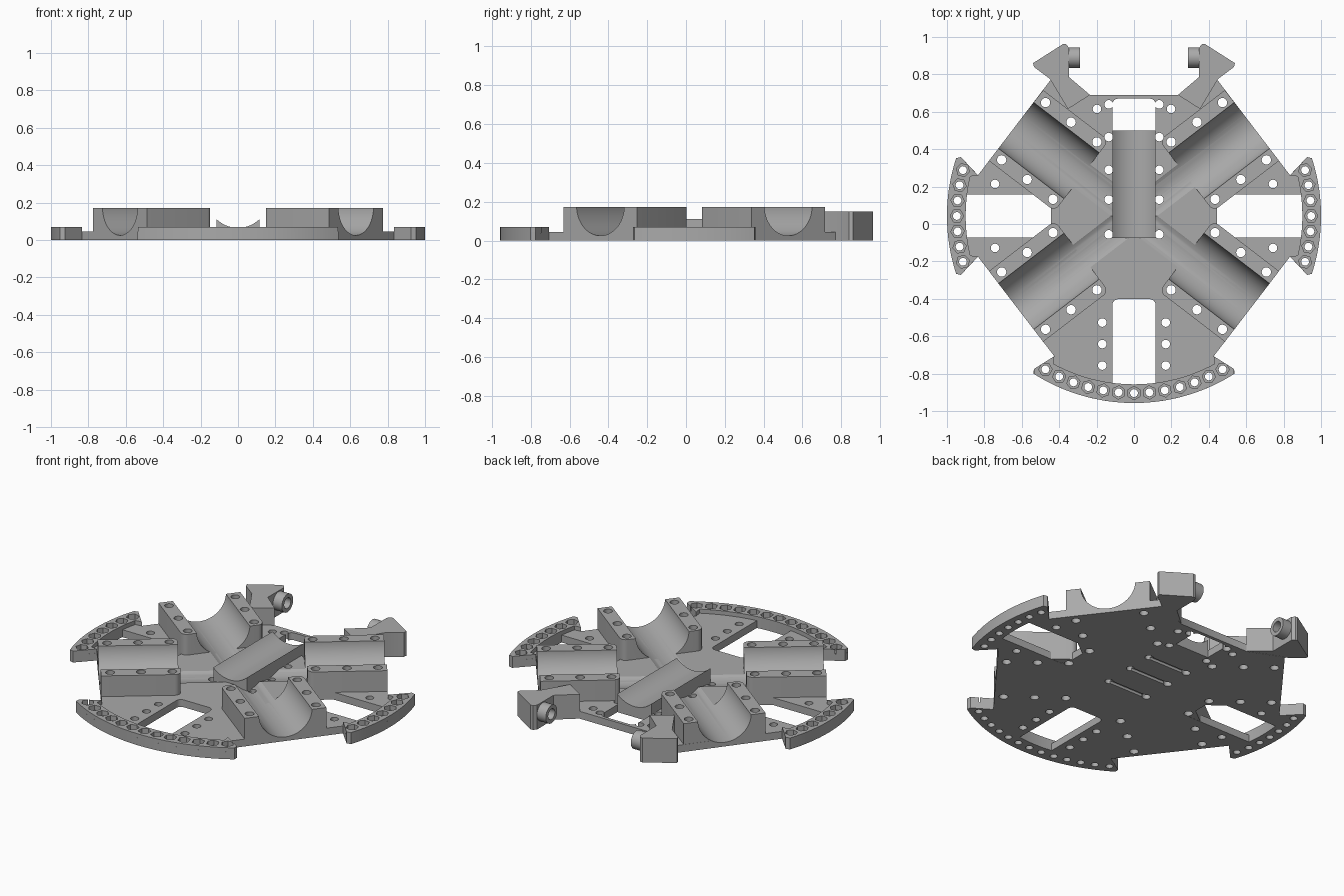
import bpy, bmesh
from math import sin, cos, radians, pi, sqrt
from mathutils import Matrix, Vector

if "Cube" in bpy.data.objects:
    bpy.data.objects.remove(bpy.data.objects["Cube"], do_unlink=True)

grey = bpy.data.materials.new("plain grey")
grey.use_nodes = True
COLOR = (0.4, 0.4, 0.4, 1)
grey.diffuse_color = COLOR
grey.node_tree.nodes["Principled BSDF"].inputs["Base Color"].default_value = COLOR

SHIFT = Matrix.Translation((0, 0.043, 0))     # hub centre
DIAGONALS = [37.5, 142.5, 217.5, 322.5]       # mount directions
EDGE, FLOOR, RIM, TOP = 0.795, 0.045, 0.07, 0.172


def polar(r, deg):
    return (r * cos(radians(deg)), r * sin(radians(deg)))


def arc(r, a0, a1, n=24, c=(0, 0)):
    pts = [polar(r, a0 + (a1 - a0) * i / n) for i in range(n + 1)]
    return [(x + c[0], y + c[1]) for x, y in pts]


def circle(c, r, n=20):
    return arc(r, 0, 360, n, c)[:-1]


def turn(pts, deg):
    c, s = cos(radians(deg)), sin(radians(deg))
    return [(x * c - y * s, x * s + y * c) for x, y in pts]


def flip(pts):
    return [(-x, y) for x, y in reversed(pts)]


def solid(name, shapes, z0, z1, mat=Matrix()):
    """Extrude one or more outlines from z0 to z1 into one object."""
    bm = bmesh.new()
    for pts in shapes:
        low = [bm.verts.new((x, y, z0)) for x, y in pts]
        high = [bm.verts.new((x, y, z1)) for x, y in pts]
        bm.faces.new(low[::-1])
        bm.faces.new(high)
        for i in range(len(pts)):
            j = (i + 1) % len(pts)
            bm.faces.new((low[i], low[j], high[j], high[i]))
    bmesh.ops.recalc_face_normals(bm, faces=bm.faces)
    bm.transform(SHIFT @ mat)
    mesh = bpy.data.meshes.new(name)
    bm.to_mesh(mesh)
    bm.free()
    mesh.materials.append(grey)
    ob = bpy.data.objects.new(name, mesh)
    bpy.context.collection.objects.link(ob)
    return ob


def cut(ob, cutters):
    for c in cutters:
        m = ob.modifiers.new("cut", "BOOLEAN")
        m.operation, m.solver, m.object = "DIFFERENCE", "EXACT", c
    dg = bpy.context.evaluated_depsgraph_get()
    mesh = bpy.data.meshes.new_from_object(ob.evaluated_get(dg))
    ob.modifiers.clear()
    ob.data = mesh


# Cutters: round mount troughs
cutters = []
troughs = []
for d in DIAGONALS:
    lay = Matrix.Rotation(radians(d), 4, "Z") @ Matrix.Translation((0, 0, 0.18)) @ Matrix.Rotation(pi / 2, 4, "Y")
    troughs.append(solid("trough_cutter", [circle((0, 0), 0.155, 64)], 0, 1.1, lay))

# Cutters: screw holes
rail_holes = [turn(circle((s, t), 0.025), d) for d in DIAGONALS
              for s in (0.398, 0.572, 0.744) for t in (-0.193, 0.193)]
plate_spots = [(0.135, v) for v in (0.422, 0.247, 0.087, -0.098, 0.597)]
plate_spots += [(0.17, v) for v in (-0.57, -0.685, -0.8)]
plate_spots += [(0.198, 0.572), (0.743, 0.171), (0.743, -0.171)]
plate_holes = [circle((k * x, v), 0.023) for x, v in plate_spots for k in (-1, 1)]
rim_angles = [180 * k + 5 * i for k in (0, 1) for i in range(-3, 4)]
rim_angles += [-90 + 5 * i for i in range(-6, 7)]
rim_holes = [circle(polar(0.947, a), 0.021, 16) for a in rim_angles]
nut_shapes = [turn(circle((0.947, 0), 0.036, 6), a) for a in rim_angles]
holes = solid("hole_cutter", rail_holes + plate_holes + rim_holes, -0.1, 0.4)
nuts = solid("nut_cutter", nut_shapes, 0.04, 0.2)

# Cutters: windows and strap grooves
half = 0.115
a_end = 7.34
window = (arc(0.9, -a_end, a_end, 12)
          + arc(0.03, 90, 180, 6, (0.475, half - 0.03))
          + arc(0.03, 180, 270, 6, (0.475, 0.03 - half)))
windows = solid("window_cutter", [turn(window, a) for a in (0, 180, -90)], -0.1, 0.4)
back_window = solid("back_window_cutter",
                    [[(-half, 0.457), (half, 0.457)]
                     + arc(0.03, 0, 90, 6, (half - 0.03, 0.597))
                     + arc(0.03, 90, 180, 6, (0.03 - half, 0.597))], -0.1, 0.4)
grooves = solid("groove_cutter",
                [[(-0.135, v - 0.013), (0.135, v - 0.013), (0.135, v + 0.013), (-0.135, v + 0.013)]
                 for v in (0.247, 0.087, -0.098)], -0.1, 0.016)

# Base plate outline, right half then mirrored
notch_side, notch_front = (0.834, 0.218), (0.426, 0.75)
right = (arc(1, -90, -57.5) + [polar(0.978, -56.8), (notch_front[0], -notch_front[1])]
         + [(notch_side[0], -notch_side[1]), polar(0.978, -18.8)]
         + arc(1, -18, 18) + [polar(0.978, 18.8), notch_side]
         + [(0.44, 0.735), (0.235, 0.647)])
base = solid("base_plate", [right + flip(right)[:-1]], 0, FLOOR)
cut(base, troughs + [windows, back_window, holes, grooves, nuts])


# Raised rims with nut pockets
def rim_outline(tip, notch_r, notch_a):
    return (arc(1, 0.8 - tip, tip - 0.8, 32) + [polar(0.978, tip), polar(notch_r, notch_a)]
            + arc(0.9, notch_a - 1, 1 - notch_a, 32)
            + [polar(notch_r, -notch_a), polar(0.978, -tip)])


for name, tip, a_notch, heading in (("left_rim", 18.8, 14.6, 0), ("right_rim", 18.8, 14.6, 180),
                                    ("front_rim", 33.2, 29.6, -90)):
    rim = solid(name, [turn(rim_outline(tip, 0.862, a_notch), heading)], 0.001, RIM)
    cut(rim, [holes, nuts])

# Four diagonal mounts, each with a trough between two rails
side, start, rad = 0.238, 0.352, 0.035
block = ([(EDGE, -side), (EDGE, side)]
         + arc(rad, 90, 180, 6, (start + rad, side - rad))
         + arc(rad, 180, 270, 6, (start + rad, rad - side)))
for d, trough, name in zip(DIAGONALS, troughs, ("back_left", "back_right", "front_right", "front_left")):
    mount = solid(name + "_mount", [turn(block, d)], 0.001, TOP)
    cut(mount, [trough, holes])

# Central cradle with a shallow curved top
stand = Matrix.Rotation(pi / 2, 4, "X")
profile = [(-half, 0.02), (half, 0.02)] + arc(0.165, -45.8, -134.2, 24, (0, 0.23))
cradle = solid("centre_cradle", [profile], -0.457, 0.118, stand)

# Back hooks with sideways bushings
hook = [(0.353, 0.572), (0.449, 0.732), (0.535, 0.797), (0.54, 0.817), (0.378, 0.92),
        (0.362, 0.918), (0.348, 0.9), (0.348, 0.743), (0.235, 0.647)]
sideways = Matrix.Translation((0, 0.847, 0.09)) @ Matrix.Rotation(pi / 2, 4, "Y")
for name, k in (("left", 1), ("right", -1)):
    ob = solid(name + "_hook", [hook if k > 0 else flip(hook)], 0.001, 0.15)
    lo, hi = sorted((k * 0.288, k * 0.352))
    bushing = solid(name + "_bushing", [circle((0, 0), 0.055, 32)], lo, hi, sideways)
    bore = solid("bore_cutter", [circle((0, 0), 0.032, 32)], lo - 0.1, hi + 0.1, sideways)
    cut(bushing, [bore])
    cutters.append(bore)

# Remove the helpers and shade the finished parts
for ob in cutters + troughs + [holes, nuts, windows, back_window, grooves]:
    bpy.data.objects.remove(ob, do_unlink=True)
bpy.ops.object.select_all(action="DESELECT")
for ob in bpy.context.collection.objects:
    if ob.type == "MESH":
        ob.select_set(True)
        bpy.context.view_layer.objects.active = ob
bpy.ops.object.shade_smooth_by_angle(angle=radians(25))
